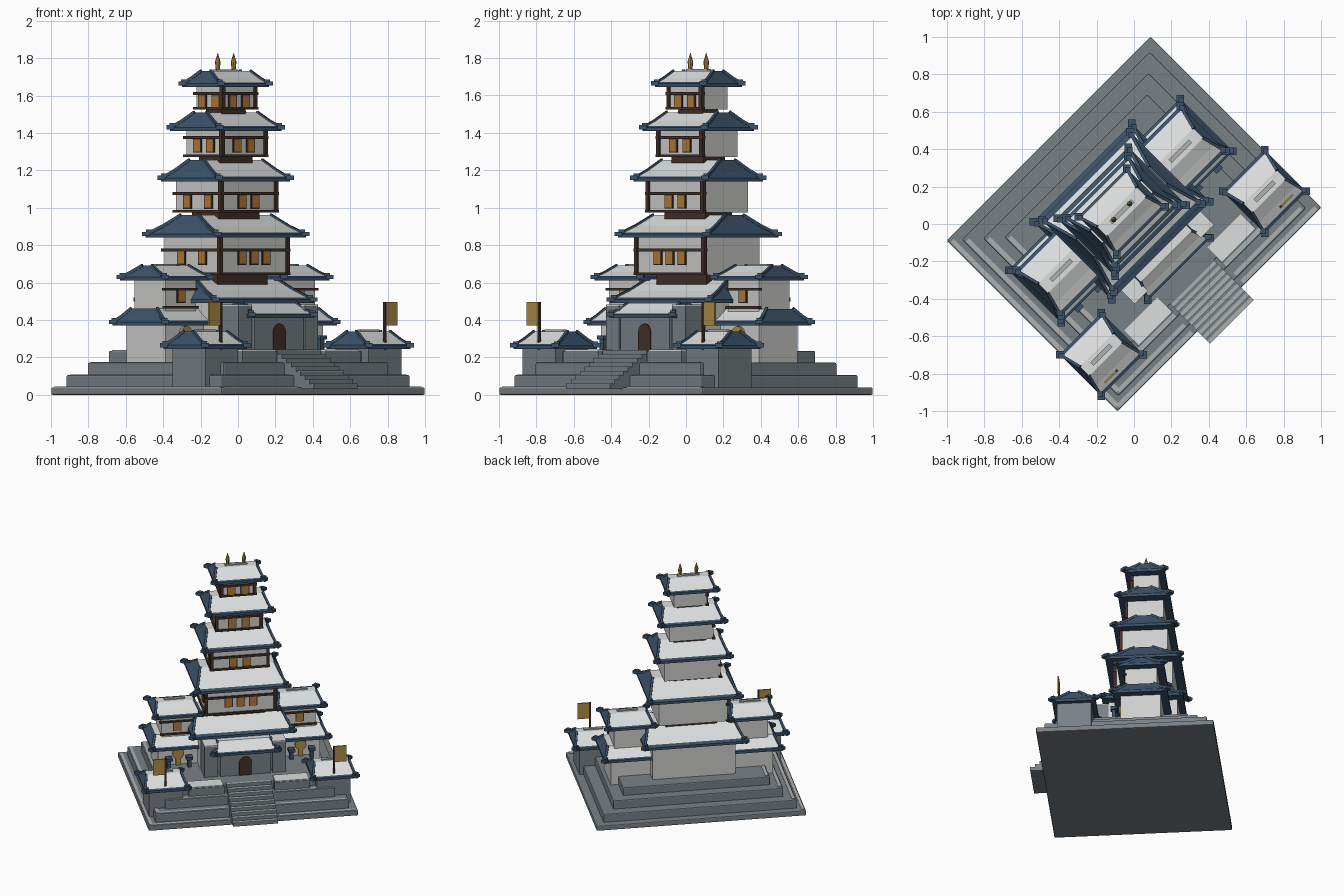
import bpy, bmesh, math
from mathutils import Matrix, Vector

if "Cube" in bpy.data.objects:
    bpy.data.objects.remove(bpy.data.objects["Cube"])

COLOURS = {
    "snow": (0.72, 0.74, 0.74), "plaster": (0.62, 0.62, 0.60), "stone": (0.19, 0.22, 0.24),
    "roof_blue": (0.045, 0.085, 0.14), "timber": (0.055, 0.03, 0.022), "window_amber": (0.45, 0.20, 0.04),
    "gold": (0.42, 0.27, 0.06), "pale_stone": (0.42, 0.44, 0.45),
}
NAMES = list(COLOURS)
MATS = []
for n, c in COLOURS.items():
    m = bpy.data.materials.new(n)
    m.diffuse_color = (*c, 1)
    m.use_nodes = True
    m.node_tree.nodes["Principled BSDF"].inputs["Base Color"].default_value = m.diffuse_color
    MATS.append(m)

TURN = Matrix.Rotation(math.radians(45), 4, 'Z')   # whole castle stands diagonally
parts = {}


def part(name):
    return parts.setdefault(name, bmesh.new())


def paint(verts, mat):
    for f in {f for v in verts for f in v.link_faces}:
        f.material_index = NAMES.index(mat)


def box(name, c, s, mat, rot=Matrix()):
    """Box from centre and full size."""
    M = Matrix.Translation(c) @ rot @ Matrix.Diagonal((*s, 1))
    paint(bmesh.ops.create_cube(part(name), size=1, matrix=M)["verts"], mat)


def slab(name, cx, cy, hx, hy, z0, z1, mat):
    box(name, (cx, cy, (z0 + z1) / 2), (hx * 2, hy * 2, z1 - z0), mat)


def beam(name, p, q, w, mat):
    p, q = Vector(p), Vector(q)
    rot = (q - p).to_track_quat('X', 'Z').to_matrix().to_4x4()
    box(name, (p + q) / 2, ((q - p).length + w * 0.4, w, w), mat, rot)


def cone(name, c, r1, r2, h, mat, seg=8, rot=Matrix()):
    M = Matrix.Translation(c) @ rot
    r = bmesh.ops.create_cone(part(name), cap_ends=True, segments=seg, radius1=r1, radius2=r2, depth=h, matrix=M)
    paint(r["verts"], mat)


def roof(name, cx, cy, hx, hy, z0, z1, kx=0.8, ky=0.22, ridge=True):
    """Curved hip roof: blue ends and eaves, snow on the front and back slopes."""
    bm = part(name)
    hx, hy = hx - 0.014, hy - 0.014
    levels = [(0, z0), (0, z0 + 0.02)]
    levels += [(t, z0 + 0.02 + (z1 - z0 - 0.02) * t ** 1.25) for t in (0.14, 0.5, 1)]
    rings = []
    for t, z in levels:
        a, b = hx * (1 + (kx - 1) * t), hy * (1 + (ky - 1) * t)
        rings.append([bm.verts.new((cx + sx * a, cy + sy * b, z))
                      for sx, sy in ((-1, -1), (1, -1), (1, 1), (-1, 1))])
    blue, snow = NAMES.index("roof_blue"), NAMES.index("snow")
    for k in range(4):
        for i in range(4):
            j = (i + 1) % 4
            f = bm.faces.new((rings[k][i], rings[k][j], rings[k + 1][j], rings[k + 1][i]))
            f.material_index = snow if k >= 2 and i in (0, 2) else blue
    bm.faces.new(rings[0][::-1]).material_index = blue
    bm.faces.new(rings[4]).material_index = snow
    # hip beams and upturned corner blocks
    q = Matrix.Rotation(math.radians(45), 4, 'Z')
    corners = [[r[i].co.copy() for r in rings] for i in range(4)]
    for c in corners:
        for k in (1, 2, 3):
            beam(name + "_hips", c[k], c[k + 1], 0.016, "roof_blue")
        box(name + "_hips", c[1], (0.04, 0.04, 0.022), "roof_blue", q)
        inner = c[1].lerp(c[2], 0.7) + Vector((0, 0, 0.006))
        box(name + "_hips", inner, (0.03, 0.03, 0.022), "roof_blue", q)
    if ridge:
        slab(name + "_ridge", cx, cy, hx * 0.45, 0.012, z1 - 0.005, z1 + 0.01, "pale_stone")


def window(name, x, y, z, side, w=0.05, h=0.065):
    """Amber pane in a timber frame; side picks the left or the front wall."""
    for grow, d, mat in ((0.012, 0.012, "timber"), (0, 0.018, "window_amber")):
        s = (d, w + grow, h + grow) if side == "left" else (w + grow, d, h + grow)
        box(name, (x, y, z), s, mat)


# stepped stone terrace
TIERS = [(0.77, 0.645, 0, 0.04), (0.71, 0.59, 0.03, 0.105), (0.625, 0.515, 0.09, 0.172), (0.54, 0.44, 0.16, 0.235)]
for a, b, z0, z1 in TIERS:
    slab("terrace", 0, 0, a, b, z0, z1, "stone")
    # pale coping on the left and front rims
    slab("terrace_coping", -a + 0.02, 0, 0.012, b - 0.02, z1, z1 + 0.004, "pale_stone")
    if z1 < 0.2:
        for s in (-1, 1):
            slab("terrace_coping", s * (0.17 + a) / 2, -b + 0.018, (a - 0.21) / 2, 0.012, z1, z1 + 0.004, "pale_stone")

# stone stair
N = 9
for i in range(N):
    y = -0.74 + 0.31 * i / N
    top = 0.058 + 0.18 * i / (N - 1)
    slab("stair", 0, (y - 0.42) / 2, 0.165, (-0.42 - y) / 2, max(0.03, top - 0.06), top, "stone")
    slab("stair_treads", 0, y + 0.011, 0.165, 0.011, top, top + 0.003, "pale_stone")

# main tower
CY = 0.093
STOREYS = [  # wall half sizes, wall z, roof half sizes, roof z
    (0.305, 0.25, 0.23, 0.50, 0.385, 0.31, 0.49, 0.62),
    (0.253, 0.21, 0.62, 0.85, 0.347, 0.287, 0.84, 0.96),
    (0.206, 0.17, 0.955, 1.15, 0.283, 0.233, 1.14, 1.255),
    (0.162, 0.134, 1.25, 1.42, 0.247, 0.202, 1.41, 1.51),
    (0.122, 0.098, 1.505, 1.655, 0.197, 0.160, 1.645, 1.73)]
BASE = [0, 0.64, 0.975, 1.27, 1.525]
for n, (wx, wy, z0, z1, hx, hy, r0, r1) in enumerate(STOREYS):
    zb = BASE[n]
    if n == 0:
        slab("tower_walls", 0, CY, wx, wy, z0, z1, "plaster")
    else:
        slab("tower_walls", 0, CY, wx, wy, zb, z1, "plaster")
        slab("tower_necks", 0, CY, wx * 0.75, wy * 0.6, z0 - 0.03, zb, "timber")
        fy, lx = CY - wy, -wx
        zr = r0 - (0.065 if n < 3 else 0.035)
        # sills, rails and posts on the front and left walls
        for z, d, h in ((zb + 0.007, 0.012, 0.014), (zr, 0.012, 0.016)):
            box("tower_timber", (0, fy, z), (wx * 2 + 0.03, d * 2, h), "timber")
            box("tower_timber", (lx, CY, z), (d * 2, wy * 2 + 0.03, h), "timber")
        for sx in (-1, 1):
            slab("tower_timber", sx * wx, fy, 0.011, 0.011, zb, r0, "timber")
        zw = zr - 0.042
        for x in ((-0.09, 0, 0.09) if n == 1 else (-0.05, 0.05)):
            window("tower_windows", x, fy, zw, "front")
        for s in (-1, 1):
            window("tower_windows", lx, CY + s * (0.08 if n < 3 else 0.05), zw, "left")
    roof("tower_roof_%d" % (n + 1), 0, CY, hx, hy, r0, r1, 0.82, 0.25, ridge=(n == 4))

# gold roof finials
for s in (-1, 1):
    cone("finials", (s * 0.06, CY, 1.755), 0.010, 0.015, 0.05, "gold")
    cone("finials", (s * 0.06, CY, 1.805), 0.015, 0.0, 0.05, "gold")

# entrance porch
slab("porch_walls", 0, -0.21, 0.185, 0.10, 0.23, 0.42, "stone")
roof("porch_roof", 0, -0.215, 0.25, 0.14, 0.41, 0.49, 0.82, 0.25, ridge=False)
slab("door", 0, -0.31, 0.046, 0.006, 0.235, 0.345, "timber")
cone("door", (0, -0.31, 0.335), 0.046, 0.046, 0.012, "timber", 16, Matrix.Rotation(math.pi / 2, 4, 'X'))

for s in (-1, 1):
    # piers beside the porch
    slab("porch_piers", s * 0.25, -0.22, 0.05, 0.085, 0.23, 0.475, "stone")
    slab("pier_snow", s * 0.25, -0.22, 0.05, 0.085, 0.475, 0.483, "snow")
    # snowy parapet beside the stair
    slab("parapets", s * 0.315, -0.42, 0.13, 0.06, 0.16, 0.235, "stone")
    slab("parapet_snow", s * 0.315, -0.42, 0.125, 0.055, 0.235, 0.243, "snow")

    # two storey side tower
    x, y = s * 0.45, 0.10
    slab("side_tower_walls", x, y, 0.146, 0.146, 0.165, 0.38, "plaster")
    slab("side_tower_walls", x, y, 0.116, 0.116, 0.44, 0.62, "plaster")
    roof("side_tower_lower_roof", x, y, 0.213, 0.213, 0.37, 0.46, 0.8, 0.5, ridge=False)
    roof("side_tower_upper_roof", x, y, 0.185, 0.185, 0.61, 0.69)
    slab("side_tower_timber", x, y - 0.116, 0.13, 0.012, 0.558, 0.572, "timber")
    slab("side_tower_timber", x, y - 0.116, 0.125, 0.010, 0.46, 0.474, "timber")
    window("side_tower_windows", x, y - 0.116, 0.53, "front")

    # gold gate disc on a foot, with blue posts
    cone("gate_discs", (x, y - 0.155, 0.325), 0.042, 0.042, 0.02, "gold", 16, Matrix.Rotation(math.pi / 2, 4, 'X'))
    slab("gate_discs", x, y - 0.155, 0.018, 0.01, 0.235, 0.30, "gold")
    for k in (-1, 1):
        slab("gate_posts", x + k * 0.075, -0.10, 0.014, 0.014, 0.23, 0.30, "roof_blue")
        slab("gate_posts", x + k * 0.075, -0.10, 0.024, 0.024, 0.295, 0.318, "roof_blue")

    # corner turret with banner
    x, y = s * 0.617, -0.37
    slab("turret_walls", x, y, 0.124, 0.124, 0.035, 0.26, "stone")
    roof("turret_roof", x, y, 0.172, 0.172, 0.245, 0.338)
    slab("banner_poles", s * 0.62, -0.49, 0.007, 0.007, 0.24, 0.495, "timber")
    slab("banners", s * 0.667, -0.49, 0.045, 0.005, 0.37, 0.495, "gold")

# turn the finished parts into objects
for name, bm in parts.items():
    bm.transform(TURN)
    bmesh.ops.recalc_face_normals(bm, faces=bm.faces)
    me = bpy.data.meshes.new(name)
    bm.to_mesh(me)
    bm.free()
    for m in MATS:
        me.materials.append(m)
    ob = bpy.data.objects.new(name, me)
    bpy.context.collection.objects.link(ob)
    if name == "terrace":
        bev = ob.modifiers.new("worn_edges", 'BEVEL')
        bev.width = 0.007
        bev.segments = 2
